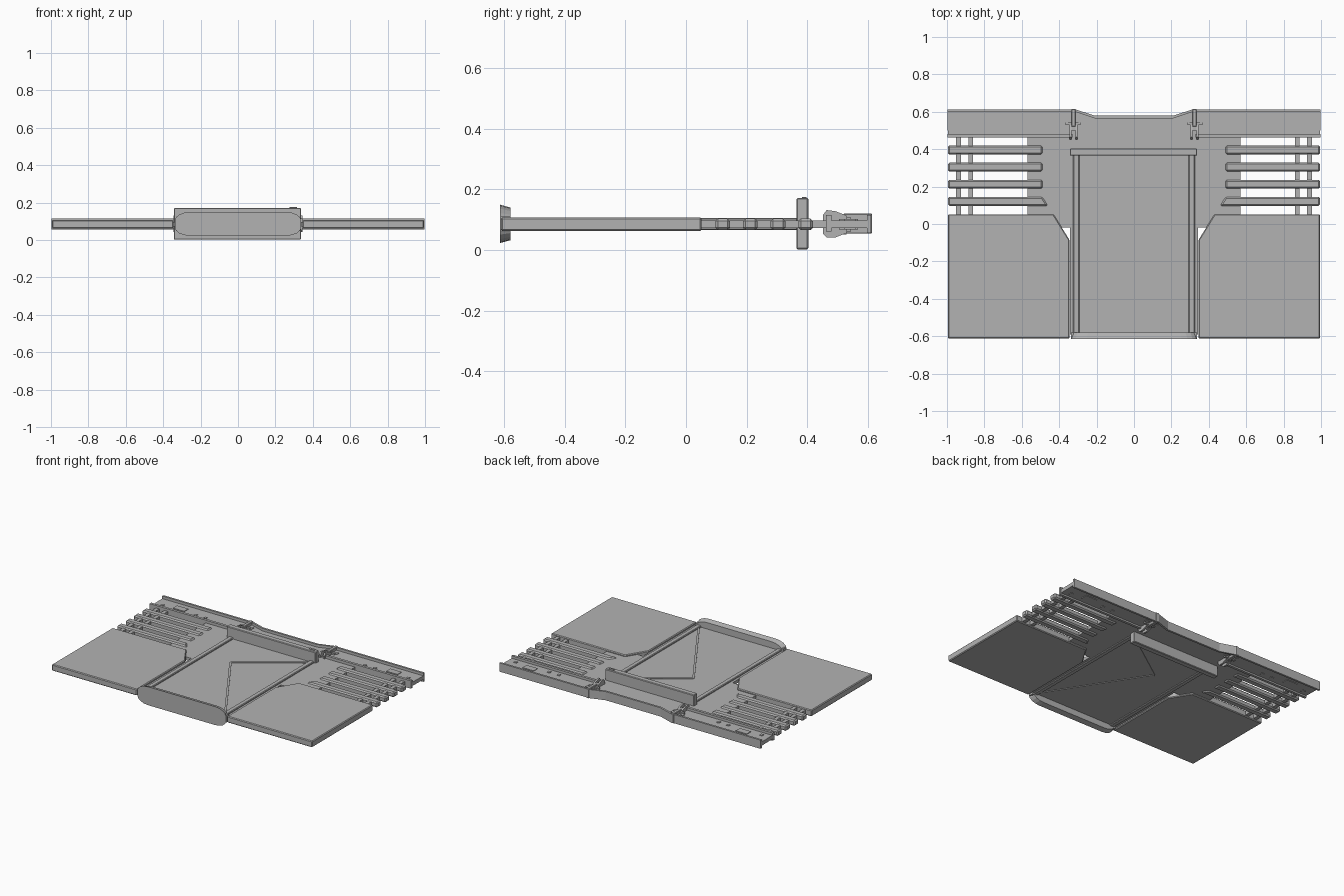
import bpy, bmesh, math
from mathutils import Vector

if "Cube" in bpy.data.objects:
    bpy.data.objects.remove(bpy.data.objects["Cube"])

grey = bpy.data.materials.new("light_grey")
grey.diffuse_color = (0.45, 0.45, 0.45, 1)
grey.use_nodes = True
grey.node_tree.nodes["Principled BSDF"].inputs["Base Color"].default_value = grey.diffuse_color
MID = 0.085  # height of the middle plane


def prism(name, pts, lo, hi, axis="z", mirror=False, bevel=0.0):
    """Extrude an outline along z (pts = x,y), y (pts = x,z) or x (pts = y,z)."""
    place = {"z": lambda a, b, h: (a, b, h),
             "y": lambda a, b, h: (a, h, b),
             "x": lambda a, b, h: (h, a, b)}[axis]
    bm = bmesh.new()
    low = [bm.verts.new(place(a, b, lo)) for a, b in pts]
    high = [bm.verts.new(place(a, b, hi)) for a, b in pts]
    bm.faces.new(low)
    bm.faces.new(high)
    for i in range(len(pts)):
        j = (i + 1) % len(pts)
        bm.faces.new((low[i], low[j], high[j], high[i]))
    bmesh.ops.recalc_face_normals(bm, faces=bm.faces)
    mesh = bpy.data.meshes.new(name)
    bm.to_mesh(mesh)
    bm.free()
    mesh.materials.append(grey)
    ob = bpy.data.objects.new(name, mesh)
    bpy.context.collection.objects.link(ob)
    if bevel:
        b = ob.modifiers.new("bevel", "BEVEL")
        b.width, b.segments, b.limit_method = bevel, 1, "ANGLE"
    if mirror:
        m = ob.modifiers.new("mirror", "MIRROR")
        m.use_mirror_merge = False
    return ob


def box(name, x0, x1, y0, y1, z0, z1, mirror=False, bevel=0.0):
    return prism(name, [(x0, y0), (x1, y0), (x1, y1), (x0, y1)], z0, z1, "z", mirror, bevel)


# Thin core sheet under everything
box("core_sheet", -0.57, 0.57, -0.02, 0.47, 0.073, 0.096)
box("centre_panel", -0.342, 0.342, -0.59, 0.0, 0.073, 0.096)

# Thick side wings with a cut inner corner
prism("wing", [(0.345, -0.612), (0.995, -0.612), (0.995, 0.052), (0.43, 0.052), (0.345, -0.085)],
      0.063, 0.107, "z", True, 0.005)

# Slats behind the wings, the first with a slanted inner end
for i in range(4):
    y = 0.097 + i * 0.0915
    inner = 0.46 if i == 0 else 0.49
    prism("slat_%d" % (i + 1), [(inner, y), (0.995, y), (0.995, y + 0.048), (0.49, y + 0.048)],
          0.066, 0.104, "z", True, 0.008)

# Rods tying the slats together
for i, x in enumerate((0.86, 0.925)):
    box("slat_rod_%d" % (i + 1), x, x + 0.026, 0.04, 0.47, 0.072, 0.098, True)

# Rails along the centre panel, with end blocks
box("side_rail", 0.292, 0.325, -0.59, 0.375, 0.066, 0.106, True, 0.004)
box("rail_end_block", 0.305, 0.338, -0.612, -0.58, 0.06, 0.112, True)

# V-shaped ridge on both faces of the centre panel
def ridge(name, a, b, w=0.007):
    a, b = Vector(a), Vector(b)
    d = (b - a).normalized() * w
    n = Vector((-d.y, d.x))
    prism(name, [tuple(p) for p in (a - n, b - n, b + n, a + n)], 0.069, 0.1)


ridge("short_ridge", (0.292, 0.345), (-0.105, 0.068))
ridge("long_ridge", (-0.105, 0.068), (0.292, -0.555))

# Rounded front plate: full outline in front, smaller at the back
outline = []
for cx, cz, start in ((0.255, 0.105, 0), (-0.255, 0.105, 90), (-0.255, 0.068, 180), (0.255, 0.068, 270)):
    for k in range(5):
        t = math.radians(start + k * 22.5)
        outline.append((cx + 0.083 * math.cos(t), cz + 0.045 * math.sin(t)))
plate = prism("front_plate", outline, -0.615, -0.58, "y")
for v in plate.data.vertices:
    if v.co.y > -0.6:
        v.co.x *= 0.96
        v.co.z = MID + (v.co.z - MID) * 0.85

# Tall cross bar with a small latch
box("cross_bar", -0.343, 0.337, 0.365, 0.404, 0.002, 0.172, False, 0.004)
box("bar_latch", 0.275, 0.315, 0.383, 0.398, 0.17, 0.176)

# Rear rail: web, stepped back flange and front flange
back = [(0.998, 0.598), (0.31, 0.598), (0.21, 0.565), (-0.21, 0.565), (-0.31, 0.598), (-0.998, 0.598)]
prism("rail_web", [(-0.995, 0.465), (0.995, 0.465)] + back, 0.072, 0.098)
prism("rail_back_flange", back + [(x, y + 0.014) for x, y in reversed(back)], 0.056, 0.116)
box("rail_front_flange", 0.33, 0.998, 0.462, 0.48, 0.061, 0.115, True)

# Small raised plates on the rail
for i, (x, y, w, h) in enumerate(((0.94, 0.515, 0.02, 0.02), (0.815, 0.538, 0.085, 0.045),
                                  (0.685, 0.515, 0.02, 0.02), (0.61, 0.515, 0.02, 0.02),
                                  (0.363, 0.555, 0.022, 0.025), (0.287, 0.555, 0.022, 0.025))):
    box("rail_plate_%d" % (i + 1), x - w / 2, x + w / 2, y - h / 2, y + h / 2, 0.068, 0.102, True)

# Clamps gripping the rail: two fingers and a body
side = [(0.452, 0.055), (0.465, 0.042), (0.495, 0.042), (0.53, 0.056),
        (0.53, 0.114), (0.495, 0.128), (0.465, 0.132), (0.452, 0.115)]
for name, x0, x1 in (("clamp_outer_finger", 0.333, 0.345), ("clamp_inner_finger", 0.302, 0.314)):
    prism(name, side, x0, x1, "x", True)
box("clamp_bridge", 0.312, 0.335, 0.50, 0.53, 0.052, 0.118, True)
box("clamp_body", 0.312, 0.335, 0.52, 0.615, 0.054, 0.12, True, 0.003)
box("clamp_cross", 0.285, 0.365, 0.53, 0.545, 0.062, 0.108, True)
